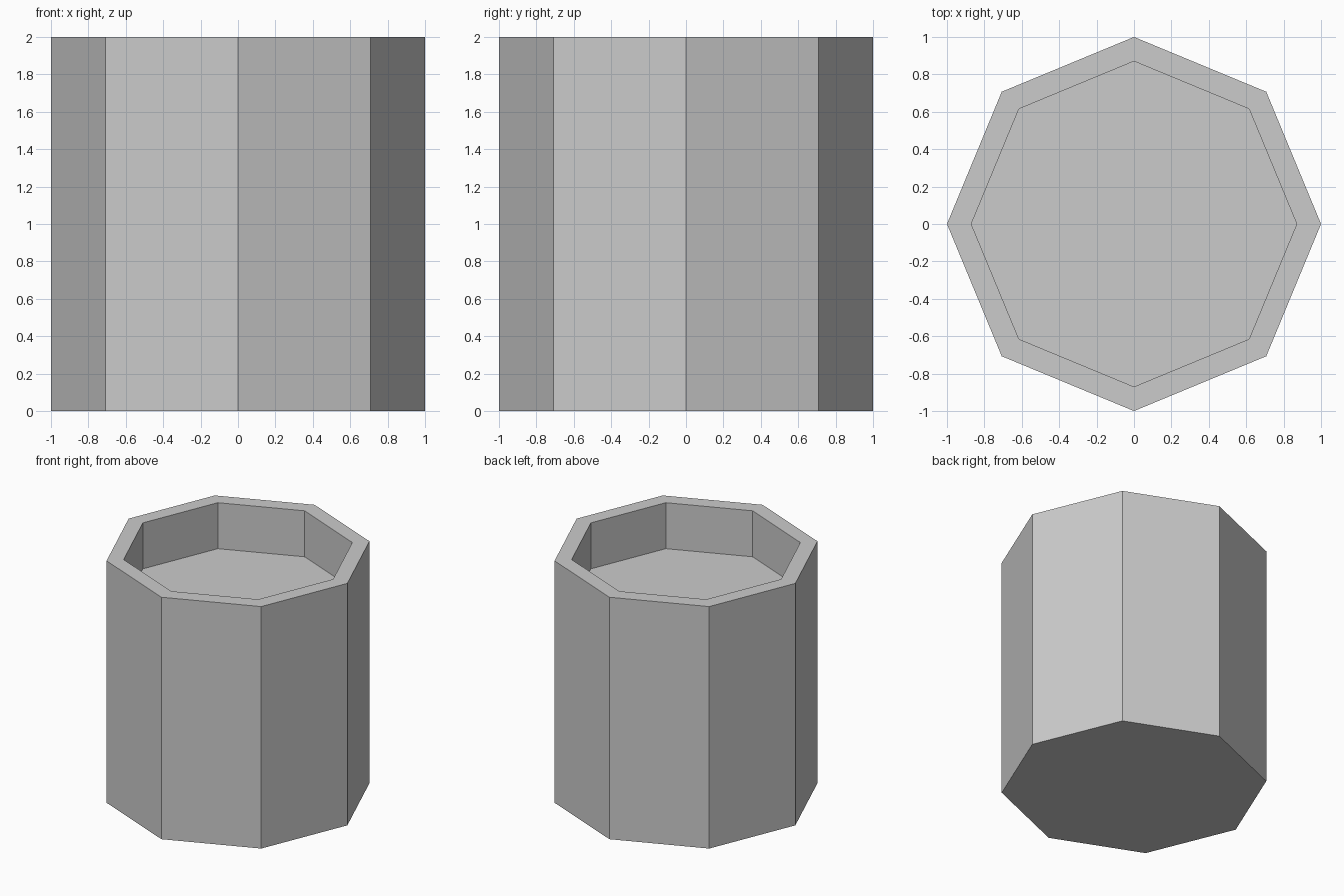
import bpy, bmesh
from mathutils import Matrix, Vector

if "Cube" in bpy.data.objects:
    bpy.data.objects.remove(bpy.data.objects["Cube"])

SIDES, RADIUS, HEIGHT = 8, 1.0, 2.0
RIM_SCALE, DEPTH = 0.87, 0.38

bm = bmesh.new()

# Octagonal body standing on the ground
bmesh.ops.create_cone(bm, cap_ends=True, segments=SIDES, radius1=RADIUS,
                      radius2=RADIUS, depth=HEIGHT,
                      matrix=Matrix.Translation((0, 0, HEIGHT / 2)))

# Rim: duplicate the top face inward
top = max(bm.faces, key=lambda f: f.calc_center_median().z)
bmesh.ops.inset_individual(bm, faces=[top], thickness=0.0)
for v in top.verts:
    v.co.x *= RIM_SCALE
    v.co.y *= RIM_SCALE

# Recess: straight walls down to a flat floor
floor = bmesh.ops.extrude_discrete_faces(bm, faces=[top])["faces"][0]
bmesh.ops.translate(bm, verts=floor.verts, vec=Vector((0, 0, -DEPTH)))

bmesh.ops.recalc_face_normals(bm, faces=bm.faces)
mesh = bpy.data.meshes.new("octagonal_pot")
bm.to_mesh(mesh)
bm.free()
pot = bpy.data.objects.new("octagonal_pot", mesh)
bpy.context.collection.objects.link(pot)
